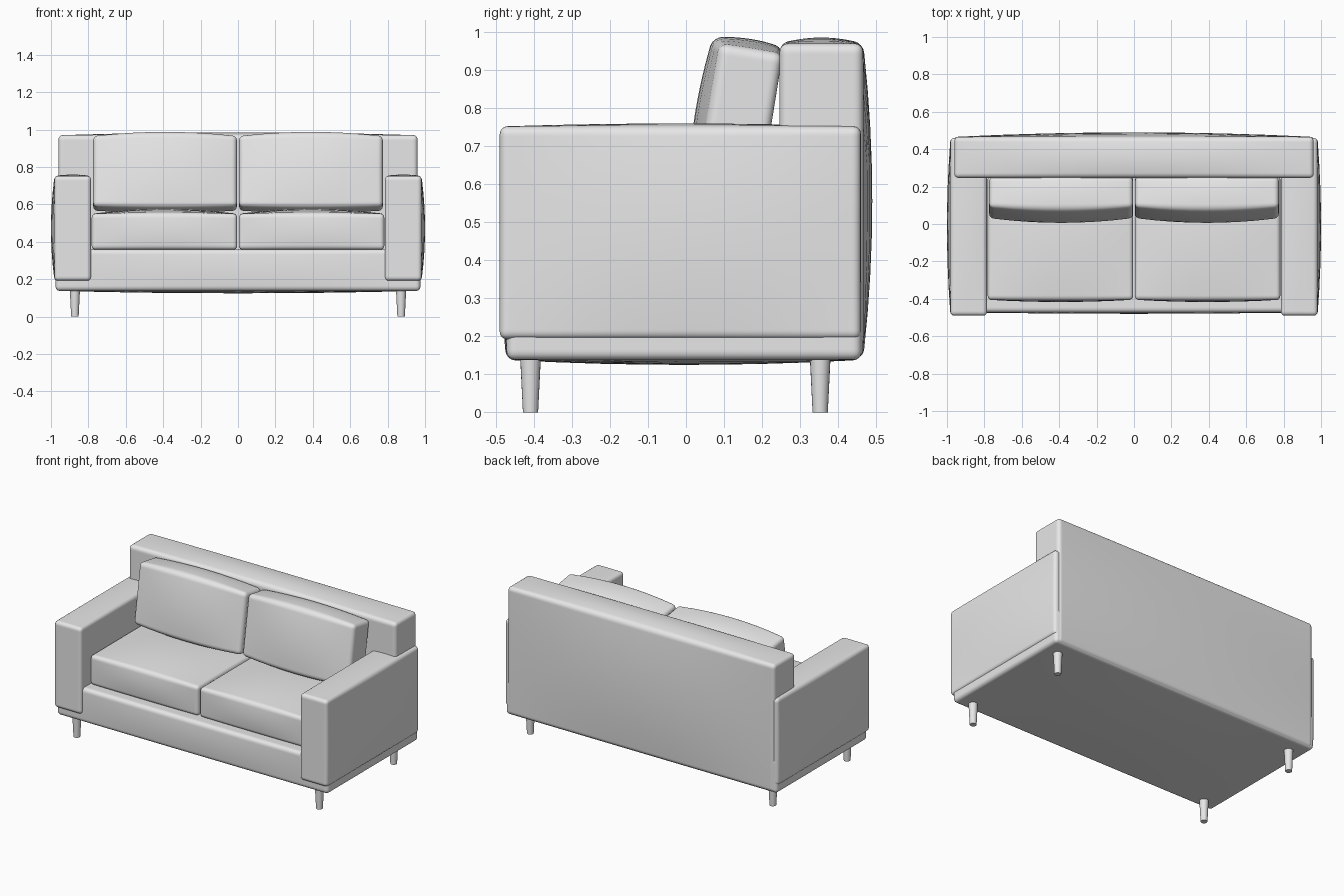
import bpy, bmesh, math
from mathutils import Vector, Matrix

cube = bpy.data.objects.get("Cube")
if cube:
    bpy.data.objects.remove(cube, do_unlink=True)

# One plain grey for upholstery and legs
grey = bpy.data.materials.new("light_grey")
grey.use_nodes = True
colour = (0.8, 0.8, 0.8, 1)
grey.diffuse_color = colour
grey.node_tree.nodes["Principled BSDF"].inputs["Base Color"].default_value = colour


def finish(bm, name):
    """Turn a bmesh into a smooth-shaded object."""
    bmesh.ops.recalc_face_normals(bm, faces=bm.faces)
    mesh = bpy.data.meshes.new(name)
    bm.to_mesh(mesh)
    bm.free()
    mesh.materials.append(grey)
    obj = bpy.data.objects.new(name, mesh)
    bpy.context.collection.objects.link(obj)
    bpy.ops.object.select_all(action="DESELECT")
    obj.select_set(True)
    bpy.context.view_layer.objects.active = obj
    bpy.ops.object.shade_smooth_by_angle(angle=math.radians(40))
    return obj


def padded_box(name, low, high, radius, bulges, edge_hold=1.0, tilt=0.0, cuts=9):
    """Rounded box whose faces swell; bulges maps (axis, sign) to a height."""
    low, high = Vector(low), Vector(high)
    centre, half = (low + high) / 2, (high - low) / 2
    bm = bmesh.new()
    bmesh.ops.create_cube(bm, size=2)
    bmesh.ops.scale(bm, vec=half, verts=bm.verts)
    bmesh.ops.bevel(bm, geom=bm.edges[:], offset=radius, segments=4,
                    profile=0.5, affect="EDGES")
    for axis in range(3):
        normal = Vector([float(i == axis) for i in range(3)])
        reach = half[axis] - radius * 1.3
        for i in range(cuts):
            offset = reach * (2 * i / (cuts - 1) - 1)
            bmesh.ops.bisect_plane(bm, geom=bm.verts[:] + bm.edges[:] + bm.faces[:],
                                   plane_co=normal * offset, plane_no=normal)
    for v in bm.verts:
        u = [max(-1, min(1, v.co[i] / half[i])) for i in range(3)]
        move = Vector((0, 0, 0))
        for (axis, sign), height in bulges.items():
            a, b = [i for i in range(3) if i != axis]
            swell = (1 - u[a] ** 2) * (1 - edge_hold * u[b] ** 2)
            move[axis] += sign * height * swell * max(0, sign * u[axis])
        v.co += move
    bmesh.ops.transform(bm, verts=bm.verts,
                        matrix=Matrix.Translation(centre) @ Matrix.Rotation(tilt, 4, "X"))
    return finish(bm, name)


X, Y, Z = 0, 1, 2

# Frame: base and full-height back
padded_box("base", (-0.975, -0.472, 0.138), (0.975, 0.462, 0.36), 0.022,
           {(Z, -1): 0.013, (Y, -1): 0.008})
padded_box("back_rest", (-0.96, 0.246, 0.142), (0.96, 0.466, 0.97), 0.022,
           {(Y, 1): 0.024, (Z, 1): 0.016})

for side, s in (("left", 1), ("right", -1)):
    def span(a, b):
        return sorted((s * a, s * b))

    # Armrest
    x0, x1 = span(0.786, 0.981)
    padded_box(side + "_armrest", (x0, -0.49, 0.192), (x1, 0.46, 0.752), 0.02,
               {(X, s): 0.019, (Z, 1): 0.008})

    # Seat cushion
    x0, x1 = span(0.005, 0.782)
    padded_box(side + "_seat_cushion", (x0, -0.405, 0.358), (x1, 0.26, 0.55), 0.02,
               {(Z, 1): 0.026, (Y, -1): 0.012}, 0.8)

    # Leaning back cushion
    x0, x1 = span(0.006, 0.774)
    padded_box(side + "_back_cushion", (x0, 0.058, 0.575), (x1, 0.225, 0.958), 0.022,
               {(Y, -1): 0.036, (Z, 1): 0.026, (Z, -1): 0.018}, 0.4, tilt=-0.16)

    # Tapered legs
    for end, y in (("front", -0.409), ("back", 0.353)):
        bm = bmesh.new()
        bmesh.ops.create_cone(bm, cap_ends=True, segments=20, radius1=0.02,
                              radius2=0.028, depth=0.16,
                              matrix=Matrix.Translation((s * 0.872, y, 0.08)))
        finish(bm, side + "_" + end + "_leg")
